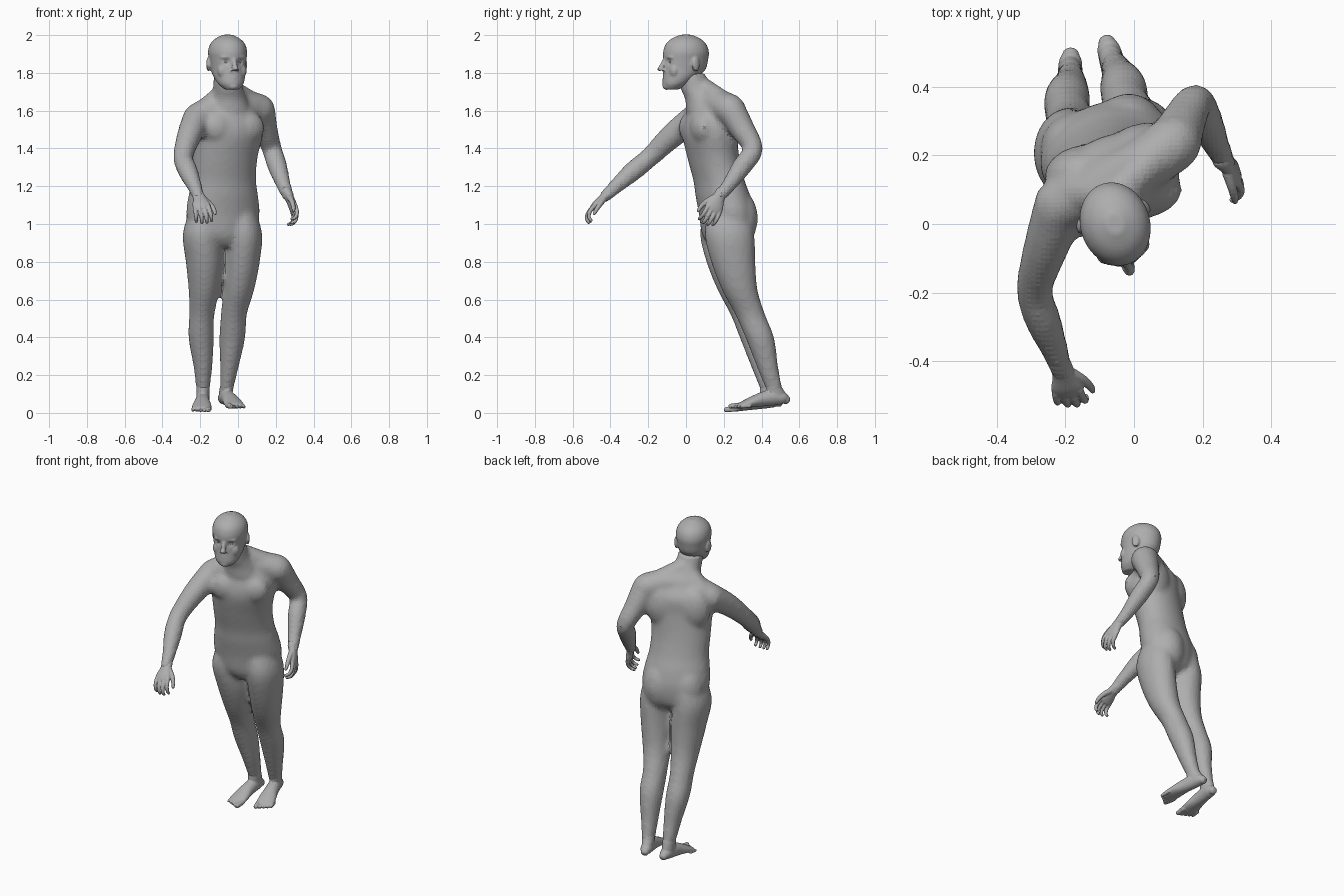
import bpy
import bmesh
from math import cos, sin, pi, exp, radians
from mathutils import Vector, Matrix

cube = bpy.data.objects.get("Cube")
if cube:
    bpy.data.objects.remove(cube, do_unlink=True)

skin = bpy.data.materials.new("grey_skin")
skin.use_nodes = True
GREY = (0.42, 0.42, 0.42, 1)
skin.diffuse_color = GREY
skin.node_tree.nodes["Principled BSDF"].inputs["Base Color"].default_value = GREY


def smooth_rows(rows, steps=4):
    """Resample rows (x, y, z, width, depth) along a smooth spline."""
    rows = [Vector(r if len(r) == 5 else (*r, r[3])) for r in rows]
    out = []
    for i in range(len(rows) - 1):
        b, c = rows[i], rows[i + 1]
        a = rows[i - 1] if i else b
        d = rows[i + 2] if i + 2 < len(rows) else c
        for k in range(steps):
            t = k / steps
            out.append(b + (c - a) * t / 2 + (a * 2 - b * 5 + c * 4 - d) * t * t / 2
                       + (b * 3 - a - c * 3 + d) * t ** 3 / 2)
    return out + [rows[-1]]


def loft(bm, rows, side=(1, 0, 0), flat=False, cap=True, sides=20):
    """Tube of elliptical rings; flat rings lie level, others follow the path."""
    rows = smooth_rows(rows)
    points = [Vector(r[:3]) for r in rows]
    rings = []
    last = len(rows) - 1
    for i, row in enumerate(rows):
        tangent = (points[min(i + 1, last)] - points[max(i - 1, 0)]).normalized()
        if flat:
            tangent = Vector((0, 0, 1))
        rings.append((points[i], tangent, row[3], row[4]))
    if cap:
        # rounded ends
        for end, sign in ((rings[0], -1), (rings[-1], 1)):
            p, t, a, b = end
            for push, size in ((0.5, 0.86), (0.85, 0.5)):
                ring = (p + t * sign * push * min(a, b), t, a * size, b * size)
                rings.insert(0 if sign < 0 else len(rings), ring)
    loops = []
    for p, t, a, b in rings:
        u = Vector(side)
        u = (u - t * u.dot(t)).normalized()
        v = t.cross(u)
        angles = [2 * pi * k / sides for k in range(sides)]
        loops.append([bm.verts.new(p + u * a * cos(w) + v * b * sin(w)) for w in angles])
    for low, high in zip(loops, loops[1:]):
        for k in range(sides):
            n = (k + 1) % sides
            bm.faces.new((low[k], low[n], high[n], high[k]))
    bm.faces.new(loops[0][::-1])
    bm.faces.new(loops[-1])


def ball(bm, centre, radii, turn=0):
    matrix = Matrix.Translation(centre) @ Matrix.Rotation(turn, 4, 'Z') @ Matrix.Diagonal((*radii, 1))
    bmesh.ops.create_uvsphere(bm, u_segments=24, v_segments=16, radius=1, matrix=matrix)


def finish(name, bm, voxel, rounds):
    """Fuse overlapping volumes into one skin and relax it."""
    bmesh.ops.recalc_face_normals(bm, faces=bm.faces)
    mesh = bpy.data.meshes.new(name)
    bm.to_mesh(mesh)
    bm.free()
    obj = bpy.data.objects.new(name, mesh)
    bpy.context.collection.objects.link(obj)
    fuse = obj.modifiers.new("fuse", 'REMESH')
    fuse.mode = 'VOXEL'
    fuse.voxel_size = voxel
    relax = obj.modifiers.new("relax", 'SMOOTH')
    relax.factor = 0.5
    relax.iterations = rounds
    bpy.ops.object.select_all(action='DESELECT')
    bpy.context.view_layer.objects.active = obj
    obj.select_set(True)
    bpy.ops.object.convert(target='MESH')
    obj.data.materials.clear()
    obj.data.materials.append(skin)
    return obj


# Torso, twisted towards the left
body = bmesh.new()
YAW = radians(20)
across = Vector((cos(YAW), sin(YAW), 0))
ahead = Vector((sin(YAW), -cos(YAW), 0))
loft(body, [(-.07, .2, .88, .06, .07), (-.08, .215, .94, .17, .122), (-.08, .215, 1.05, .2, .138),
            (-.078, .195, 1.15, .19, .138), (-.075, .175, 1.23, .176, .13),
            (-.068, .145, 1.35, .176, .132), (-.05, .125, 1.48, .188, .138),
            (-.05, .13, 1.58, .17, .125), (-.05, .12, 1.65, .11, .085)],
     across, flat=True, cap=False, sides=32)
for s in (-1, 1):
    # chest, shoulder blades and buttocks
    ball(body, Vector((-.05, .12, 1.51)) + across * s * .08 + ahead * .07, (.095, .06, .085), YAW)
    ball(body, Vector((-.05, .12, 1.51)) + across * s * .095 - ahead * .075, (.1, .068, .13), YAW)
    ball(body, Vector((-.08, .215, 1.03)) + across * s * .08 - ahead * .04, (.105, .1, .15), YAW)

# Shoulder girdle, neck and the slopes between them
loft(body, [(-.215, .055, 1.56, .08), (-.13, .09, 1.605, .08), (-.05, .125, 1.63, .085),
            (.04, .18, 1.63, .08), (.115, .235, 1.605, .083)], (0, 0, 1))
loft(body, [(-.05, .11, 1.6, .12, .11), (-.05, .1, 1.66, .1, .105),
            (-.052, .065, 1.71, .081, .092), (-.055, .038, 1.76, .076, .077),
            (-.055, .033, 1.8, .073, .07)], flat=True, cap=False)
loft(body, [(-.04, .1, 1.715, .055), (.08, .21, 1.635, .06)], across)
loft(body, [(-.06, .085, 1.705, .055), (-.17, .09, 1.6, .065)], across)

# Arms
loft(body, [(-.215, .05, 1.56, .078), (-.257, -.07, 1.47, .066), (-.29, -.19, 1.355, .053),
            (-.265, -.28, 1.28, .053), (-.23, -.37, 1.2, .04), (-.21, -.43, 1.145, .033)])
loft(body, [(.12, .24, 1.6, .078), (.145, .3, 1.5, .066), (.18, .355, 1.395, .053),
            (.207, .3, 1.31, .053), (.24, .23, 1.21, .04), (.265, .18, 1.15, .033)])

# Legs
loft(body, [(0, .23, 1.08, .09, .11), (.028, .23, .95, .1, .132), (.023, .25, .8, .093, .118),
            (.004, .285, .65, .082, .095), (-.022, .34, .52, .069, .08),
            (-.03, .39, .4, .069, .077), (-.045, .43, .25, .051, .058),
            (-.06, .465, .13, .037, .045), (-.068, .48, .07, .03, .035)], flat=True)
loft(body, [(-.16, .21, 1.08, .09, .11), (-.19, .205, .95, .103, .132), (-.178, .225, .8, .099, .118),
            (-.18, .262, .65, .082, .095), (-.192, .315, .52, .067, .08),
            (-.195, .36, .4, .068, .077), (-.186, .4, .25, .051, .058),
            (-.185, .435, .13, .037, .045), (-.185, .45, .07, .03, .035)], flat=True)
finish("body", body, .014, 8)

# Head, built facing forward and then turned
head = bmesh.new()
loft(head, [(0, -.078, 1.712, .038, .036), (0, -.06, 1.74, .066, .067), (0, -.03, 1.78, .083, .095),
            (0, -.008, 1.82, .09, .114), (0, -.002, 1.87, .097, .121), (0, 0, 1.91, .102, .123),
            (0, 0, 1.95, .092, .11), (0, 0, 1.98, .066, .079), (0, 0, 2.002, .025, .03)],
     flat=True, cap=False, sides=32)
loft(head, [(0, -.115, 1.875, .012, .012), (0, -.132, 1.84, .013, .014),
            (0, -.14, 1.818, .018, .019), (0, -.128, 1.808, .021, .014)], flat=True)
ball(head, (0, -.108, 1.73), (.03, .02, .02))
for z in (1.774, 1.76):
    ball(head, (0, -.113, z), (.028, .014, .008))
for s in (-1, 1):
    ball(head, (s * .036, -.102, 1.882), (.036, .016, .01), s * .35)
    ball(head, (s * .045, -.08, 1.81), (.035, .027, .04))
    ball(head, (s * .099, .025, 1.845), (.011, .024, .038), s * .35)
head = finish("head", head, .006, 5)
sockets = [Vector((s * .037, -.112, 1.858)) for s in (-1, 1)]
for v in head.data.vertices:
    for eye in sockets:
        v.co.y += .011 * exp(-((v.co - eye).length / .018) ** 2)
turn_head = Matrix.Translation((-.055, 0, 0)) @ Matrix.Rotation(radians(17), 4, 'Z')
head.data.transform(turn_head)

# Eyes
eyes = bmesh.new()
for s in (-1, 1):
    ball(eyes, turn_head @ Vector((s * .037, -.091, 1.858)), (.014, .014, .009))
finish("eyes", eyes, .003, 1)


def hand(name, wrist, along, thumb_side, sign):
    """Palm, four bent fingers and a thumb."""
    bm = bmesh.new()
    wrist, along = Vector(wrist), Vector(along).normalized()
    wide = Vector(thumb_side)
    wide = (wide - along * wide.dot(along)).normalized()
    curl = wide.cross(along) * sign

    def at(forward, sideways, inward):
        return tuple(wrist + along * forward * 1.2 + wide * sideways * 1.1 + curl * inward)

    loft(bm, [(*at(-.02, 0, 0), .031, .029), (*at(.02, .002, 0), .035, .022),
              (*at(.055, 0, .002), .046, .019), (*at(.075, 0, .006), .044, .016)], wide)
    for i, reach in enumerate((.06, .07, .065, .05)):
        x = .031 - .021 * i
        loft(bm, [(*at(.07, x, .004), .013), (*at(.075 + reach * .45, x * 1.1, .012), .0115),
                  (*at(.075 + reach * .8, x * 1.15, .032), .01),
                  (*at(.075 + reach * .85, x * 1.15, .055), .009)], wide, sides=10)
    loft(bm, [(*at(.02, .022, .006), .018), (*at(.05, .046, .016), .014),
              (*at(.08, .058, .027), .012), (*at(.1, .06, .037), .009)], curl, sides=10)
    finish(name, bm, .004, 2)


hand("right_hand", (-.21, -.425, 1.147), (.2, -.78, -.6), (.95, .1, .1), 1)
hand("left_hand", (.265, .18, 1.15), (.42, -.38, -.85), (.3, -.9, .2), -1)


def foot(name, heel, tip, inner, ankle):
    """Sole and instep from heel to ball, ankle, then five toes; inner is the big toe side."""
    bm = bmesh.new()
    heel, tip, ankle = Vector(heel), Vector(tip), Vector(ankle)
    run = tip - heel
    wide = run.cross(Vector((0, 0, 1))).normalized()
    if wide.x * inner < 0:
        wide = -wide

    def at(part, sideways, lift):
        return tuple(heel + run * part + wide * sideways + Vector((0, 0, lift)))

    loft(bm, [(*at(s, 0, h), w, h) for s, w, h in
              ((.04, .026, .025), (.1, .034, .034), (.25, .037, .042), (.45, .041, .038),
               (.65, .051, .027), (.82, .053, .016))], wide)
    loft(bm, [(*at(.2, 0, .035), .034, .05), (*at(.21, 0, .065), .035, .05),
              (*ankle, .036, .044)], wide, flat=True)
    for i in range(5):
        x = .038 - .021 * i
        r = .016 if i == 0 else .0115 - .0005 * i
        loft(bm, [(*at(.78 - .02 * i, x, r), r), (*at(.96 - .025 * i, x, r), r * .9)], wide, sides=10)
    finish(name, bm, .005, 4)


foot("left_foot", (-.082, .54, .047), (0, .235, .018), -1, (-.06, .465, .135))
foot("right_foot", (-.184, .503, .032), (-.195, .202, 0), 1, (-.185, .435, .135))
